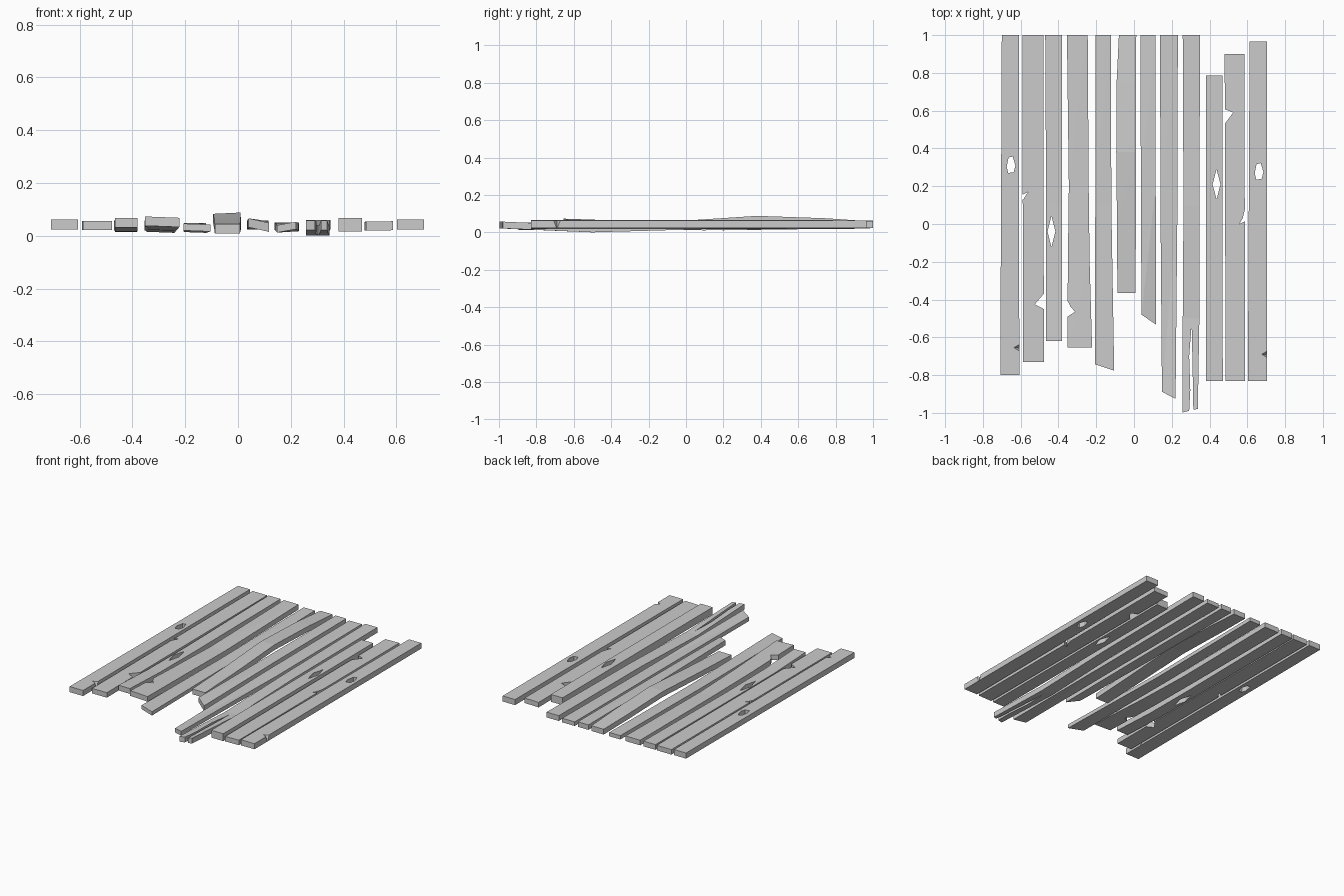
import bpy, bmesh

if "Cube" in bpy.data.objects:
    bpy.data.objects.remove(bpy.data.objects["Cube"])


def solid(name, rings):
    """Loft a closed solid through rings that have equal point counts."""
    bm = bmesh.new()
    loops = [[bm.verts.new(p) for p in r] for r in rings]
    n = len(loops[0])
    for a, b in zip(loops, loops[1:]):
        for i in range(n):
            j = (i + 1) % n
            bm.faces.new((a[i], a[j], b[j], b[i]))
    bm.faces.new(loops[0])
    bm.faces.new(loops[-1])
    bmesh.ops.triangulate(bm, faces=bm.faces[:])
    bmesh.ops.recalc_face_normals(bm, faces=bm.faces[:])
    mesh = bpy.data.meshes.new(name)
    bm.to_mesh(mesh)
    bm.free()
    ob = bpy.data.objects.new(name, mesh)
    bpy.context.collection.objects.link(ob)
    return ob


def cut(ob, pts, low_pts=None, z=-0.1):
    """Cut a vertical (or tapering) outline out of a plank."""
    low = low_pts or pts
    cutter = solid("cutter", [[(x, y, z) for x, y in low],
                              [(x, y, 0.2 if not low_pts else 0.067) for x, y in pts]])
    cutter.hide_render = True
    mod = ob.modifiers.new("cut", 'BOOLEAN')
    mod.operation, mod.solver, mod.object = 'DIFFERENCE', 'EXACT', cutter
    bpy.context.view_layer.objects.active = ob
    bpy.ops.object.modifier_apply(modifier=mod.name)
    bpy.data.objects.remove(cutter)


def plank(name, thick, stations, slant=0, cuts=()):
    """stations: y, left x, right x, left and right underside z, back to front.
    slant: how much further the front end reaches on the right."""
    rings = []
    for k, (y, x0, x1, zl, zr) in enumerate(stations):
        yr = y - slant if k == len(stations) - 1 else y
        rings.append([(x0, y, zl), (x1, yr, zr),
                      (x1, yr, zr + thick), (x0, y, zl + thick)])
    ob = solid(name, rings)
    for c in cuts:
        cut(ob, c)
    return ob


def diamond(x, y, w, h):
    return [(x - w, y), (x, y - h), (x + w, y), (x, y + h)]


def knot(x, y):
    return [(x - .012, y + .042), (x + .01, y + .047), (x + .024, y),
            (x + .015, y - .036), (x - .014, y - .04), (x - .022, y - .005)]


def chip(ob, edge, y):
    """Small sloping chip in the upper right edge."""
    e = edge + .02
    cut(ob, [(e, y - .03), (e, y + .03), (edge - .03, y)],
        [(e, y - .022), (e, y + .022), (edge - .006, y)], .03)


# Left planks
p = plank("plank_01", .038, [(1, -.70, -.61, .027, .027), (-.8, -.708, -.607, .027, .027)],
          cuts=[knot(-.652, .31)])
chip(p, -.607, -.655)
plank("plank_02", .034, [(1, -.59, -.48, .025, .025), (-.73, -.588, -.477, .024, .024)],
      cuts=[[(-.62, .13), (-.585, .13), (-.574, .15), (-.56, .17), (-.62, .14)],
            [(-.44, -.30), (-.478, -.37), (-.525, -.425), (-.478, -.45), (-.44, -.47)]])
plank("plank_03", .036, [(1, -.47, -.38, .025, .025), (.1, -.465, -.382, .018, .018),
                         (-.3, -.466, -.382, .02, .02), (-.62, -.466, -.38, .034, .034)],
      cuts=[diamond(-.437, -.04, .021, .084)])
plank("plank_04", .035, [(1, -.355, -.245, .025, .025), (.2, -.345, -.24, .018, .014),
                         (-.2, -.35, -.235, .026, .022), (-.655, -.353, -.222, .041, .036)],
      cuts=[[(-.40, -.38), (-.349, -.41), (-.338, -.435), (-.312, -.465), (-.352, -.49), (-.40, -.50)]])

# Broken middle planks
plank("plank_05", .026, [(1, -.205, -.122, .025, .025), (.1, -.205, -.12, .017, .014),
                         (-.742, -.207, -.105, .023, .019)], .034)
plank("plank_06", .036, [(1, -.08, .012, .025, .025), (.75, -.092, .01, .038, .042),
                         (.38, -.094, .01, .05, .055), (0, -.09, .01, .028, .03),
                         (-.365, -.088, .008, .012, .012)])
plank("plank_07", .034, [(1, .035, .115, .026, .026), (.2, .036, .115, .028, .024),
                         (-.48, .04, .117, .035, .018)], .053)
plank("plank_08", .028, [(1, .138, .232, .025, .025), (.1, .14, .23, .024, .02),
                         (-.888, .148, .22, .015, .028)], .038)
plank("plank_09", .036, [(1, .258, .35, .027, .027), (.1, .262, .346, .02, .02),
                         (-.5, .258, .346, .003, .003), (-.998, .257, .338, .024, .024)], -.02,
      [[(.305, -.53), (.31, -.75), (.316, -1.1), (.286, -1.1), (.298, -.88), (.292, -.7)]])

# Right planks
plank("plank_10", .05, [(.785, .38, .468, .02, .02), (-.83, .38, .47, .02, .02)],
      cuts=[diamond(.437, .21, .021, .08)])
plank("plank_11", .034, [(.9, .48, .585, .022, .024), (-.83, .485, .588, .022, .024)],
      cuts=[[(.44, .64), (.48, .608), (.525, .59), (.48, .53), (.44, .48)],
            [(.62, .10), (.588, .08), (.575, .03), (.558, .0), (.62, .03)]])
p = plank("plank_12", .038, [(.965, .612, .705, .027, .027), (-.83, .603, .705, .027, .027)],
          cuts=[knot(.661, .275)])
chip(p, .705, -.69)

# Rest the set on the ground
low = min(v.co.z for o in bpy.data.objects for v in o.data.vertices)
for o in bpy.data.objects:
    o.location.z -= low
